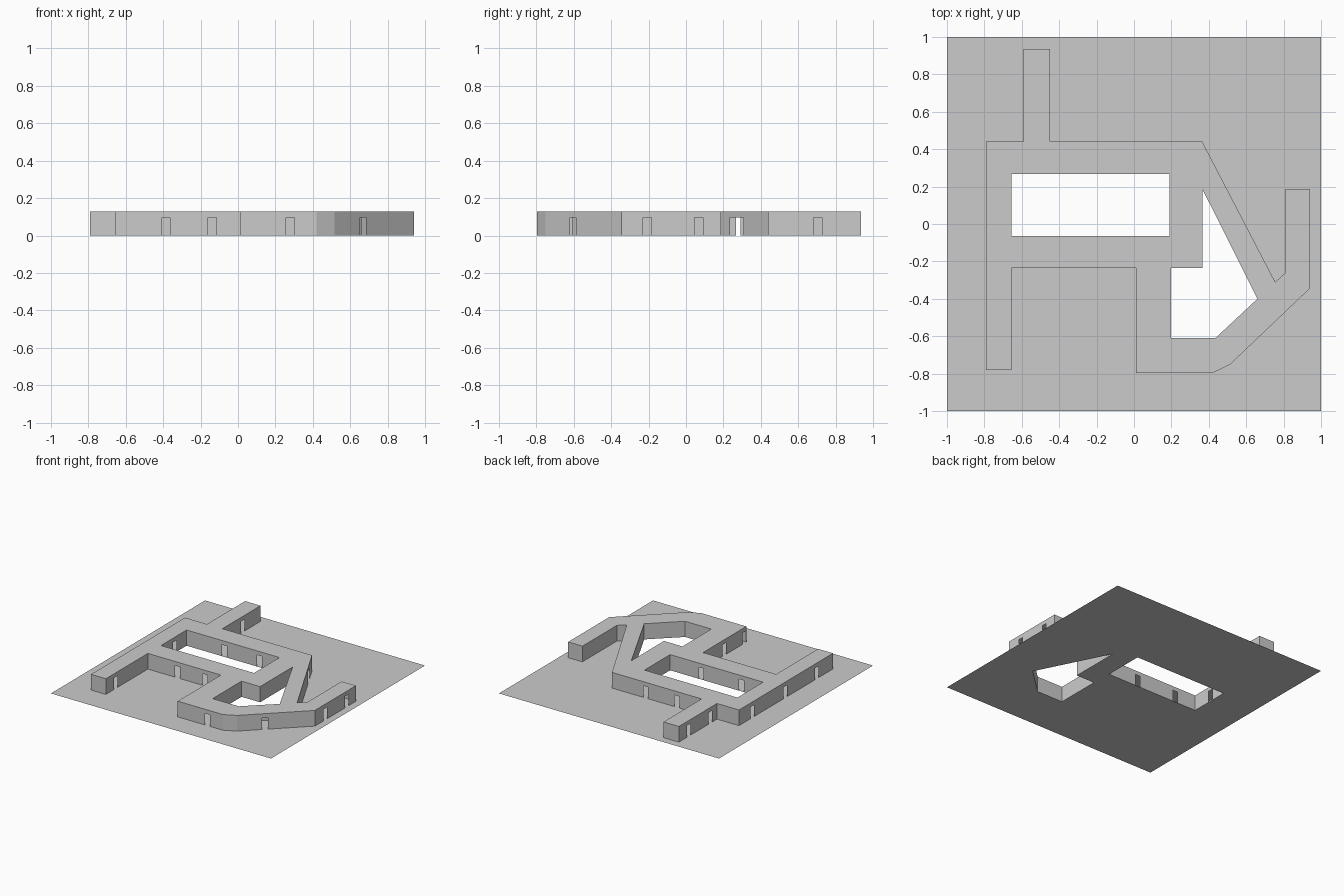
import bpy, bmesh
from mathutils import Vector

if "Cube" in bpy.data.objects:
    bpy.data.objects.remove(bpy.data.objects["Cube"])

H, DOOR_H, DOOR_W = 0.129, 0.095, 0.045

# plan outlines: outer counter-clockwise, courtyards clockwise
OUTER = [(-.79, -.78), (-.655, -.78), (-.655, -.235), (.01, -.235), (.01, -.797),
         (.42, -.797), (.515, -.75), (.94, -.345), (.94, .188), (.81, .188),
         (.81, -.26), (.755, -.31), (.365, .44), (-.45, .44), (-.45, .935),
         (-.59, .935), (-.59, .44), (-.79, .44)]
COURT_A = [(-.655, -.065), (-.655, .268), (.19, .268), (.19, -.065)]
COURT_B = [(.197, -.61), (.197, -.235), (.365, -.235), (.365, .188),
           (.66, -.40), (.435, -.61)]
SITE = [(-1, -1), (1, -1), (1, 1), (-1, 1)]

# doorway centres on the plan (x, y)
DOORS = [(-.385, -.235), (-.137, -.235), (.28, -.797), (.668, -.605),
         (.94, -.207), (.94, .068), (-.45, .705), (-.655, -.65),
         (-.59, .805), (-.59, .53), (-.79, .268), (-.79, -.16), (-.79, -.57),
         (.058, .44), (-.226, .44), (.01, -.51), (.01, -.77),
         (-.655, .115), (-.31, .268), (.008, .268), (-.093, -.065), (-.46, -.065)]
WIDE_DOORS = [(.453, .272)]


def new_object(name, bm):
    mesh = bpy.data.meshes.new(name)
    bm.to_mesh(mesh)
    bm.free()
    obj = bpy.data.objects.new(name, mesh)
    bpy.context.collection.objects.link(obj)
    return obj


def flat_sheet(name, loops, z):
    """Filled flat shape with holes."""
    bm = bmesh.new()
    edges = []
    for loop in loops:
        vs = [bm.verts.new((x, y, z)) for x, y in loop]
        edges += [bm.edges.new((vs[i - 1], vs[i])) for i in range(len(vs))]
    bmesh.ops.triangle_fill(bm, edges=edges, use_beauty=True, normal=(0, 0, 1))
    for f in bm.faces:
        if f.normal.z < 0:
            f.normal_flip()
    return new_object(name, bm)


def doors_on(a, b):
    """Door spans along the wall from a to b."""
    length, d = (b - a).length, (b - a).normalized()
    spans = []
    for pts, w in ((DOORS, DOOR_W), (WIDE_DOORS, .08)):
        for p in pts:
            r = Vector(p) - a
            t = r.dot(d)
            if abs(d.cross(r)) < .012 and w / 2 < t < length - w / 2:
                spans.append((t - w / 2, t + w / 2))
    return sorted(spans)


def walls(name, loop):
    """Thin walls around a loop, notched at each doorway."""
    bm = bmesh.new()
    for i, p in enumerate(loop):
        a, b = Vector(p), Vector(loop[(i + 1) % len(loop)])
        d, length = (b - a).normalized(), (b - a).length
        profile = [(0, 0)]
        for s, e in doors_on(a, b):
            profile += [(s, 0), (s, DOOR_H), (e, DOOR_H), (e, 0)]
        profile += [(length, 0), (length, H), (0, H)]
        bm.faces.new([bm.verts.new((*(a + d * t), z)) for t, z in profile])
    bmesh.ops.remove_doubles(bm, verts=bm.verts, dist=1e-5)
    return new_object(name, bm)


# ground slab, roof and walls
flat_sheet("ground_plate", [SITE, COURT_A, COURT_B], 0)
flat_sheet("flat_roof", [OUTER, COURT_A, COURT_B], H)
walls("outer_walls", OUTER)
walls("long_courtyard_walls", COURT_A)
walls("angled_courtyard_walls", COURT_B)
